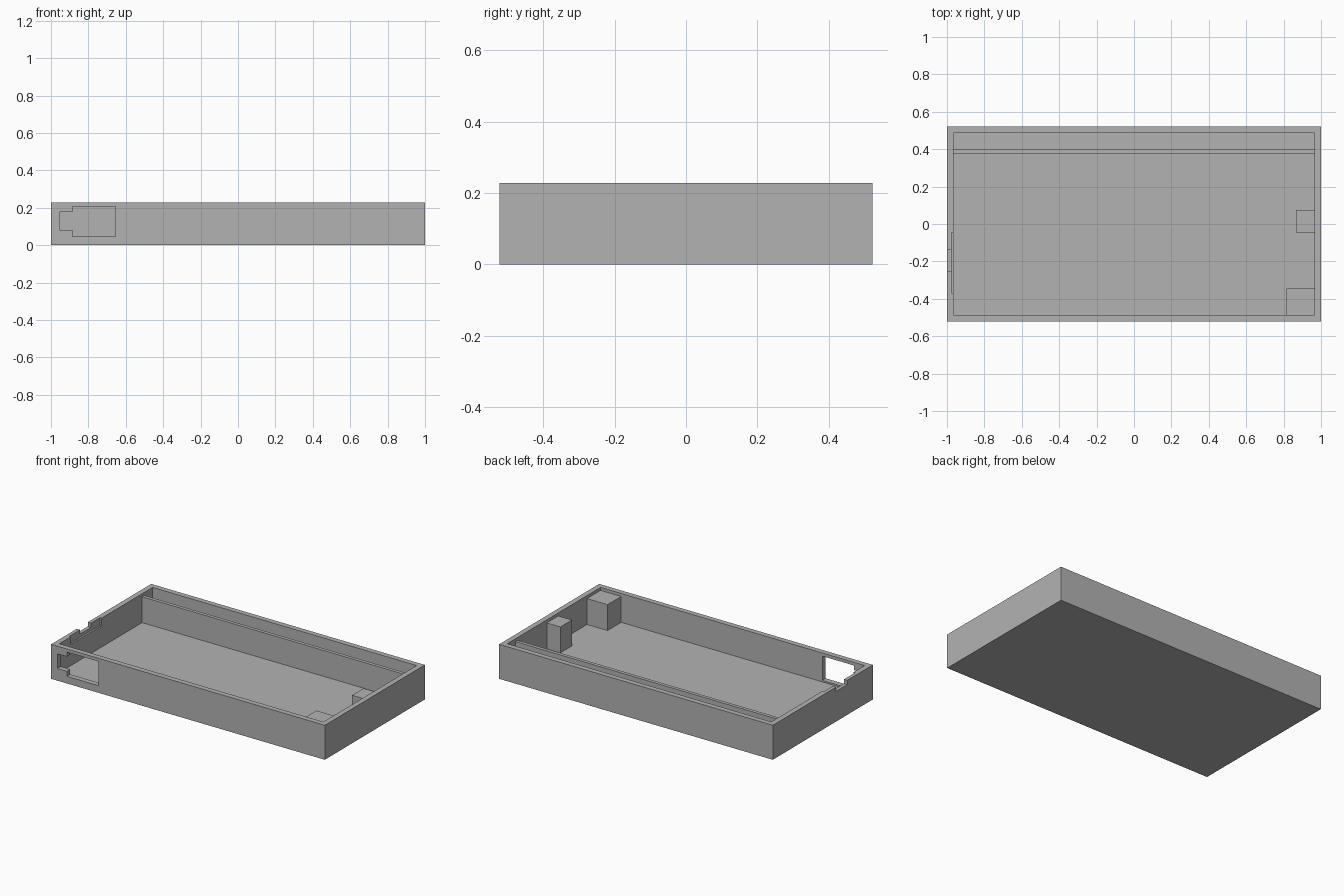
import bpy
import bmesh
from mathutils import Matrix, Vector

default = bpy.data.objects.get("Cube")
if default:
    bpy.data.objects.remove(default, do_unlink=True)

grey = bpy.data.materials.new("plain grey")
grey.use_nodes = True
colour = (0.45, 0.45, 0.45, 1)
grey.diffuse_color = colour
grey.node_tree.nodes["Principled BSDF"].inputs["Base Color"].default_value = colour

HALF_X, HALF_Y, HEIGHT = 1.0, 0.522, 0.228
WALL, FLOOR = 0.035, 0.037
IN_X, IN_Y = HALF_X - WALL, HALF_Y - WALL
LEDGE = 0.208
OVER = 0.05   # overshoot of cutters
SINK = 0.01   # how far inner parts sink into the tray


def box(name, x, y, z):
    """Box spanning the given (low, high) ranges."""
    lo, hi = Vector((x[0], y[0], z[0])), Vector((x[1], y[1], z[1]))
    bm = bmesh.new()
    bmesh.ops.create_cube(
        bm, size=1,
        matrix=Matrix.Translation((lo + hi) / 2) @ Matrix.Diagonal((*(hi - lo), 1)))
    mesh = bpy.data.meshes.new(name)
    bm.to_mesh(mesh)
    bm.free()
    mesh.materials.append(grey)
    obj = bpy.data.objects.new(name, mesh)
    bpy.context.collection.objects.link(obj)
    return obj


def cut(target, x, y, z):
    """Subtract a box from the target and discard the cutter."""
    cutter = box("cutter", x, y, z)
    cutter.hide_render = True
    mod = target.modifiers.new("cut", "BOOLEAN")
    mod.operation = "DIFFERENCE"
    mod.solver = "EXACT"
    mod.object = cutter
    bpy.context.view_layer.objects.active = target
    bpy.ops.object.modifier_apply(modifier=mod.name)
    bpy.data.objects.remove(cutter, do_unlink=True)


# Open tray
tray = box("tray", (-HALF_X, HALF_X), (-HALF_Y, HALF_Y), (0, HEIGHT))
cut(tray, (-IN_X, IN_X), (-IN_Y, IN_Y), (FLOOR, HEIGHT + OVER))

# Stepped socket opening through the front wall
through_front = (-HALF_Y - OVER, -IN_Y + OVER)
cut(tray, (-0.885, -0.655), through_front, (0.047, 0.207))
cut(tray, (-0.955, -0.86), through_front, (0.08, 0.177))

# Shallow switch recess inside the end wall, with a notch through the rim
cut(tray, (-0.976, -IN_X + OVER), (-0.37, -0.045), (0.178, HEIGHT + OVER))
cut(tray, (-HALF_X - OVER, -IN_X + OVER), (-0.255, -0.14), (0.2, HEIGHT + OVER))

# Long divider near the back
box("divider", (-IN_X - SINK, IN_X + SINK), (0.377, 0.4), (FLOOR - SINK, LEDGE))

# Support blocks against the other end wall
box("middle_block", (0.865, IN_X + SINK), (-0.045, 0.075), (FLOOR - SINK, LEDGE))
box("corner_block", (0.815, IN_X + SINK), (-IN_Y - SINK, -0.345), (FLOOR - SINK, LEDGE))
